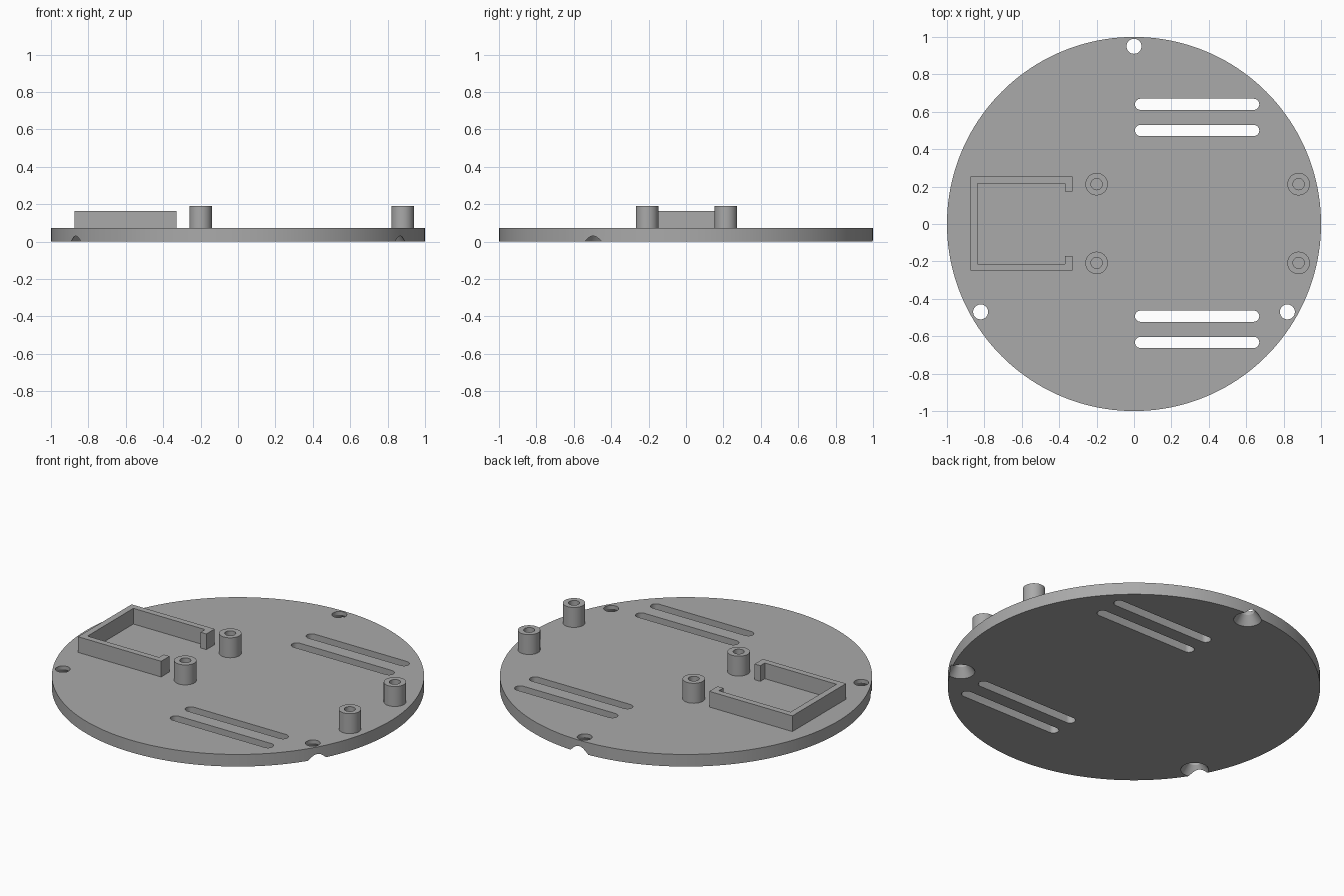
import bpy, bmesh
from math import cos, sin, pi, radians

cube = bpy.data.objects.get("Cube")
if cube:
    bpy.data.objects.remove(cube, do_unlink=True)

TOP = 0.072  # top surface of the disc

grey = bpy.data.materials.new("plain grey")
grey.use_nodes = True
COLOUR = (0.4, 0.4, 0.4, 1)
grey.diffuse_color = COLOUR
grey.node_tree.nodes["Principled BSDF"].inputs["Base Color"].default_value = COLOUR


def finish(name, bm):
    bmesh.ops.recalc_face_normals(bm, faces=bm.faces)
    mesh = bpy.data.meshes.new(name)
    bm.to_mesh(mesh)
    bm.free()
    mesh.materials.append(grey)
    obj = bpy.data.objects.new(name, mesh)
    bpy.context.collection.objects.link(obj)
    return obj


def prism(name, outline, z0, z1):
    """Extrude a flat outline from z0 up to z1."""
    bm = bmesh.new()
    face = bm.faces.new([bm.verts.new((x, y, z0)) for x, y in outline])
    new = bmesh.ops.extrude_face_region(bm, geom=[face])["geom"]
    bmesh.ops.translate(bm, vec=(0, 0, z1 - z0),
                        verts=[v for v in new if isinstance(v, bmesh.types.BMVert)])
    return finish(name, bm)


def lathe(name, profile, x, y, sides=48, closed=False):
    """Turn an (r, z) profile about a vertical axis; open profiles get capped ends."""
    bm = bmesh.new()
    rings = [[bm.verts.new((x + r * cos(2 * pi * i / sides), y + r * sin(2 * pi * i / sides), z))
              for i in range(sides)] for r, z in profile]
    pairs = list(zip(rings, rings[1:]))
    if closed:
        pairs.append((rings[-1], rings[0]))
    else:
        bm.faces.new(rings[0])
        bm.faces.new(rings[-1])
    for a, b in pairs:
        for i in range(sides):
            j = (i + 1) % sides
            bm.faces.new((a[i], a[j], b[j], b[i]))
    return finish(name, bm)


def smooth(obj):
    bpy.ops.object.select_all(action='DESELECT')
    obj.select_set(True)
    bpy.context.view_layer.objects.active = obj
    bpy.ops.object.shade_smooth_by_angle(angle=radians(30))


def arc(cx, cy, r, start, steps=12):
    return [(cx + r * cos(start + pi * i / steps), cy + r * sin(start + pi * i / steps))
            for i in range(steps + 1)]


# Round base plate
plate = lathe("base_plate", [(1, 0), (1, TOP)], 0, 0, sides=160)

# Cutters: cable slots
cutters = []
SLOT_R = 0.03
for y in (0.64, 0.50, -0.493, -0.633):
    outline = arc(0.64, y, SLOT_R, -pi / 2) + arc(0.035, y, SLOT_R, pi / 2)
    cutters.append(prism("slot_cutter", outline, -0.05, TOP + 0.05))

# Cutters: screw holes, countersunk from below
sink = [(0.082, -0.01), (0.04, 0.052), (0.04, TOP + 0.05)]
for x, y in ((0, 0.95), (-0.82, -0.47), (0.82, -0.47)):
    cutters.append(lathe("screw_hole_cutter", sink, x, y))

for cutter in cutters:
    mod = plate.modifiers.new("cut", 'BOOLEAN')
    mod.operation = 'DIFFERENCE'
    mod.solver = 'EXACT'
    mod.object = cutter
bpy.context.view_layer.update()
cut_mesh = bpy.data.meshes.new_from_object(plate.evaluated_get(bpy.context.evaluated_depsgraph_get()))
plate.modifiers.clear()
plate.data = cut_mesh
for cutter in cutters:
    bpy.data.objects.remove(cutter, do_unlink=True)
smooth(plate)

# Hollow standoffs
tube = [(0.03, TOP), (0.06, TOP), (0.06, 0.19), (0.03, 0.19)]
for side, x in (("right", -0.2), ("left", 0.88)):
    for end, y in (("back", 0.213), ("front", -0.208)):
        smooth(lathe(f"{end}_{side}_standoff", tube, x, y, closed=True))

# Open holder frame with inward lips, mirrored about its middle line
MID = 0.002
half = [(-0.875, 0.253), (-0.33, 0.253), (-0.33, 0.175), (-0.368, 0.175),
        (-0.368, 0.217), (-0.838, 0.217)]
outline = half + [(x, 2 * MID - y) for x, y in reversed(half)]
prism("holder_frame", outline, TOP, 0.165)
